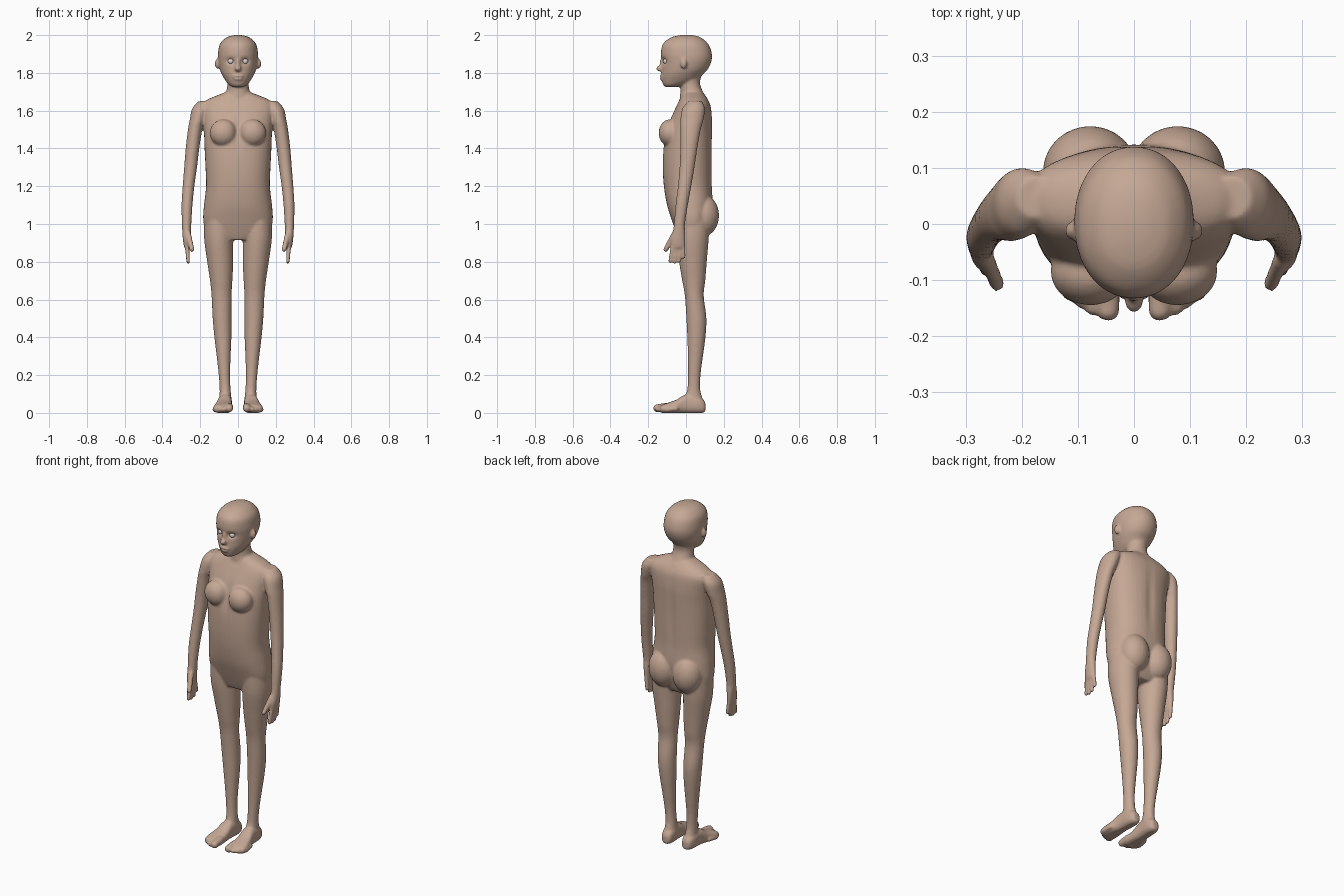
import bpy, bmesh, math
from mathutils import Vector, Matrix


def material(name, rgb):
    m = bpy.data.materials.new(name)
    m.diffuse_color = (*rgb, 1)
    return m


skin = material("skin", (0.56, 0.39, 0.30))
eye_white = material("eye_white", (0.75, 0.70, 0.66))
bm = bmesh.new()


def spline(a, b, c, d, t):
    return tuple(0.5 * (2 * q + (r - p) * t + (2 * p - 5 * q + 4 * r - s) * t * t
                 + (3 * q - p - 3 * r + s) * t ** 3) for p, q, r, s in zip(a, b, c, d))


def loft(rows, side=1, axis="z", power=2.0, n=40, steps=5):
    """Smooth closed tube; each row is (position, centre x, half width, low, high)."""
    path = []
    for i in range(len(rows) - 1):
        a, d = rows[max(i - 1, 0)], rows[min(i + 2, len(rows) - 1)]
        path += [spline(a, rows[i], rows[i + 1], d, k / steps) for k in range(steps)]
    path.append(rows[-1])
    rings = []
    for t, cx, rx, lo, hi in path:
        ring = []
        for k in range(n):
            c, s = math.cos(k * math.tau / n), math.sin(k * math.tau / n)
            u = math.copysign(abs(c) ** (2 / power), c) * rx + cx
            v = math.copysign(abs(s) ** (2 / power), s) * (hi - lo) / 2 + (lo + hi) / 2
            co = (side * u, v, t) if axis == "z" else (side * u, t, v)
            ring.append(bm.verts.new(co))
        rings.append(ring)
    for a, b in zip(rings, rings[1:]):
        for k in range(n):
            bm.faces.new((a[k], a[(k + 1) % n], b[(k + 1) % n], b[k]))
    bm.faces.new(rings[0])
    bm.faces.new(rings[-1])


def blob(co, size):
    mat = Matrix.Translation(co) @ Matrix.Diagonal((*size, 1))
    bmesh.ops.create_uvsphere(bm, u_segments=24, v_segments=16, radius=1, matrix=mat)


def digit(a, b, r):
    """Finger or toe: a tapered rod with rounded end."""
    a, b = Vector(a), Vector(b)
    mat = Matrix.Translation((a + b) / 2) @ (b - a).to_track_quat("Z", "Y").to_matrix().to_4x4()
    bmesh.ops.create_cone(bm, cap_ends=True, segments=16, radius1=r * 1.08, radius2=r,
                          depth=(b - a).length, matrix=mat)
    blob(a, (r * 1.08,) * 3)
    blob(b, (r,) * 3)


# Torso
loft([(0.915, 0, 0.10, -0.035, 0.09), (0.95, 0, 0.165, -0.05, 0.11),
      (1.02, 0, 0.184, -0.075, 0.13), (1.10, 0, 0.180, -0.10, 0.142),
      (1.20, 0, 0.169, -0.117, 0.138), (1.30, 0, 0.172, -0.123, 0.138),
      (1.40, 0, 0.177, -0.120, 0.138), (1.48, 0, 0.180, -0.110, 0.139),
      (1.55, 0, 0.186, -0.085, 0.139), (1.62, 0, 0.195, -0.053, 0.132),
      (1.655, 0, 0.168, -0.036, 0.118), (1.68, 0, 0.112, -0.025, 0.10),
      (1.70, 0, 0.06, -0.015, 0.085)], power=2.3)
# Neck
loft([(1.64, 0, 0.10, -0.03, 0.125), (1.67, 0, 0.085, -0.032, 0.11),
      (1.70, 0, 0.063, -0.03, 0.09), (1.75, 0, 0.056, -0.03, 0.074),
      (1.81, 0, 0.06, -0.03, 0.09)])
# Head
loft([(1.724, 0, 0.026, -0.108, -0.045), (1.737, 0, 0.048, -0.121, 0.0),
      (1.76, 0, 0.067, -0.128, 0.058), (1.79, 0, 0.085, -0.130, 0.088),
      (1.82, 0, 0.097, -0.128, 0.116), (1.86, 0, 0.105, -0.128, 0.134),
      (1.90, 0, 0.106, -0.133, 0.137), (1.95, 0, 0.097, -0.124, 0.120),
      (1.983, 0, 0.068, -0.088, 0.086), (1.996, 0, 0.038, -0.05, 0.055),
      (2.001, 0, 0.012, -0.015, 0.02)], power=2.1)
# Nose and lips
blob((0, -0.133, 1.823), (0.018, 0.025, 0.017))
blob((0, -0.125, 1.850), (0.012, 0.016, 0.032))
blob((0, -0.126, 1.783), (0.030, 0.014, 0.008))
blob((0, -0.124, 1.769), (0.026, 0.015, 0.009))

for s in (1, -1):
    # Ear, breast, buttock
    blob((s * 0.109, -0.012, 1.848), (0.014, 0.017, 0.027))
    blob((s * 0.077, -0.085, 1.482), (0.072, 0.060, 0.072))
    blob((s * 0.078, 0.092, 1.045), (0.085, 0.083, 0.11))
    # Arm and palm
    loft([(1.65, 0.175, 0.035, 0.01, 0.085), (1.61, 0.197, 0.046, -0.02, 0.10),
          (1.55, 0.214, 0.042, -0.03, 0.092), (1.50, 0.227, 0.038, -0.03, 0.078),
          (1.40, 0.241, 0.036, -0.03, 0.06), (1.30, 0.251, 0.034, -0.034, 0.045),
          (1.20, 0.262, 0.031, -0.043, 0.028), (1.10, 0.270, 0.029, -0.055, 0.01),
          (1.00, 0.272, 0.025, -0.064, -0.005), (0.96, 0.272, 0.023, -0.070, -0.004),
          (0.92, 0.272, 0.020, -0.081, -0.003), (0.88, 0.270, 0.016, -0.08, -0.005),
          (0.868, 0.269, 0.010, -0.075, -0.01)], side=s)
    # Fingers and thumb
    for y0, y1, z in ((-0.069, -0.084, 0.802), (-0.051, -0.060, 0.799),
                      (-0.033, -0.036, 0.804), (-0.015, -0.012, 0.825)):
        digit((s * 0.270, y0, 0.89), (s * 0.264, y1, z), 0.0105)
    digit((s * 0.262, -0.064, 0.945), (s * 0.244, -0.107, 0.865), 0.0135)
    # Leg
    loft([(1.03, 0.100, 0.078, -0.06, 0.125), (0.92, 0.102, 0.077, -0.055, 0.12),
          (0.80, 0.094, 0.069, -0.037, 0.110), (0.70, 0.089, 0.059, -0.02, 0.102),
          (0.62, 0.087, 0.053, -0.006, 0.094), (0.50, 0.084, 0.050, 0.002, 0.108),
          (0.40, 0.080, 0.045, 0.007, 0.103), (0.30, 0.076, 0.037, 0.01, 0.09),
          (0.20, 0.072, 0.030, 0.011, 0.077), (0.12, 0.068, 0.029, 0.006, 0.076),
          (0.06, 0.066, 0.033, -0.015, 0.092), (0.02, 0.066, 0.033, -0.02, 0.095)], side=s)
    # Foot
    loft([(0.103, 0.066, 0.016, 0.01, 0.05), (0.092, 0.066, 0.028, 0.001, 0.07),
          (0.06, 0.067, 0.036, -0.002, 0.09), (0.00, 0.070, 0.037, -0.002, 0.098),
          (-0.05, 0.075, 0.044, -0.002, 0.070), (-0.10, 0.080, 0.051, -0.002, 0.052),
          (-0.125, 0.080, 0.050, -0.001, 0.044), (-0.137, 0.077, 0.042, 0.006, 0.036)],
         side=s, axis="y", power=2.6)
    # Toes
    for x, y, r in ((0.046, -0.153, 0.021), (0.075, -0.149, 0.014), (0.094, -0.137, 0.0135),
                    (0.111, -0.121, 0.013), (0.124, -0.103, 0.0125)):
        digit((s * (x * 0.9 + 0.006), y + 0.05, r + 0.010), (s * x, y, r + 0.004), r)

# Fuse all parts into one skin
bmesh.ops.recalc_face_normals(bm, faces=bm.faces)
mesh = bpy.data.meshes.new("body")
bm.to_mesh(mesh)
bm.free()
body = bpy.data.objects.new("body", mesh)
bpy.context.collection.objects.link(body)
bpy.context.view_layer.objects.active = body
body.select_set(True)
fuse = body.modifiers.new("fuse", "REMESH")
fuse.mode = "VOXEL"
fuse.voxel_size = 0.006
soften = body.modifiers.new("soften", "SMOOTH")
soften.factor, soften.iterations = 0.5, 7
for name in ("fuse", "soften"):
    bpy.ops.object.modifier_apply(modifier=name)

# Hollows: centre, radii, push along y (eye sockets, breast cleft, navel, spine)
hollows = [((0.038, -0.12, 1.862), (0.022, 0.04, 0.016), 0.014),
           ((-0.038, -0.12, 1.862), (0.022, 0.04, 0.016), 0.014),
           ((0, -0.14, 1.776), (0.022, 0.03, 0.005), 0.004),
           ((0, -0.11, 1.49), (0.022, 0.06, 0.08), 0.010),
           ((0, 0.14, 1.38), (0.025, 0.05, 0.18), -0.006)]
for v in body.data.vertices:
    p = v.co.copy()
    for c, r, push in hollows:
        q = sum(((p[i] - c[i]) / r[i]) ** 2 for i in range(3))
        if q < 9:
            v.co.y += push * math.exp(-q)
    v.co.z = max(v.co.z, 0.0)
body.data.materials.clear()
body.data.materials.append(skin)
bpy.ops.object.shade_smooth()

# Eyeballs
for s, label in ((1, "left_eye"), (-1, "right_eye")):
    bpy.ops.mesh.primitive_uv_sphere_add(segments=24, ring_count=16, radius=0.015,
                                         location=(s * 0.038, -0.106, 1.862))
    eye = bpy.context.object
    eye.name = label
    eye.data.materials.append(eye_white)
    bpy.ops.object.shade_smooth()
